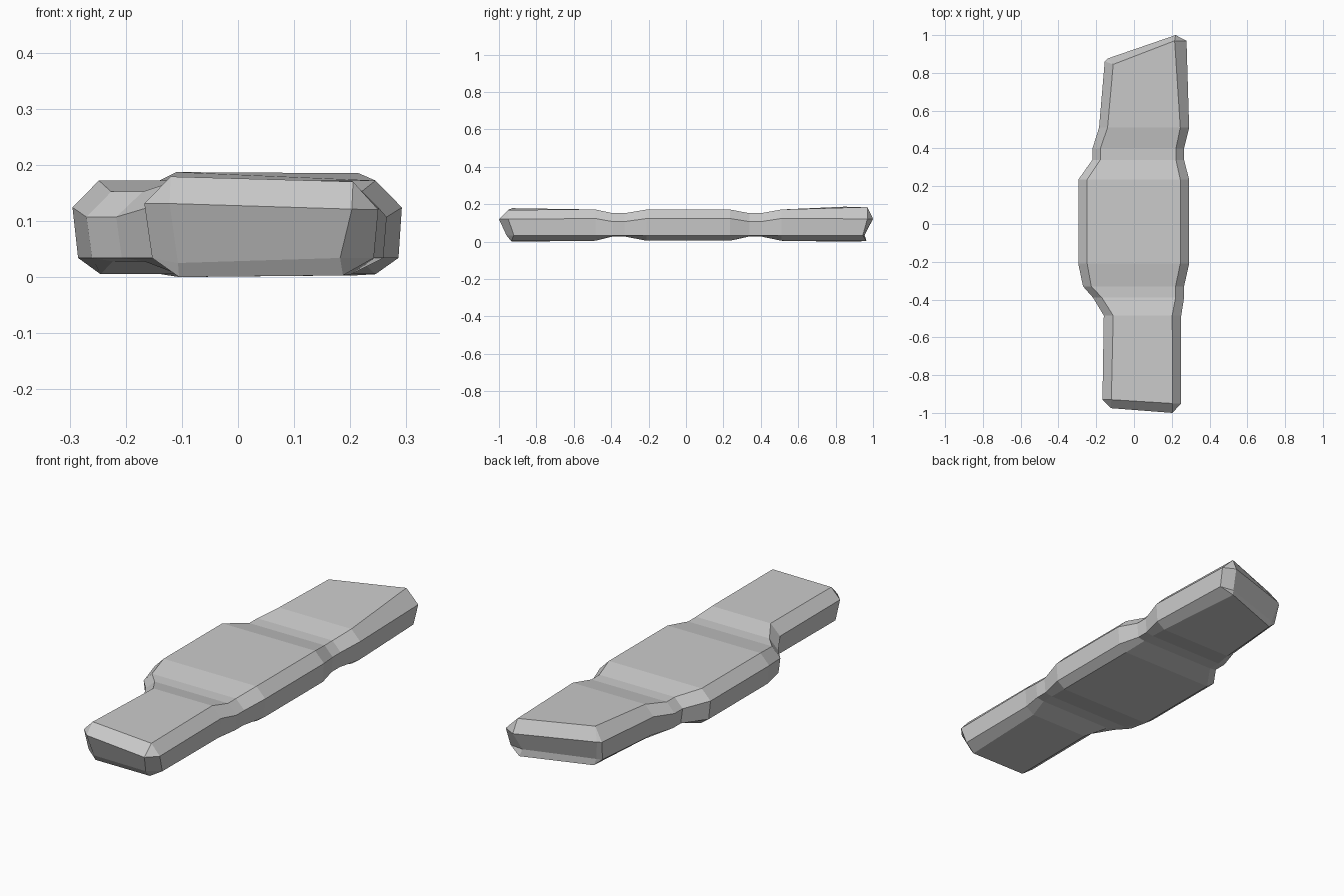
import bpy, bmesh

if "Cube" in bpy.data.objects:
    bpy.data.objects.remove(bpy.data.objects["Cube"])

bm = bmesh.new()


def add(points):
    return [bm.verts.new(p) for p in points]


def section(y, outer_l, inner_l, inner_r, outer_r, top, mid, bottom):
    # bevelled cross-section: left pair, bottom pair, right pair, top pair
    return add([(outer_l, y, mid), (outer_l + .01, y, .037),
                (inner_l + .003, y, bottom), (inner_r, y, bottom),
                (outer_r - .006, y, .037), (outer_r, y, mid),
                (inner_r, y, top), (inner_l, y, top)])


def bridge(a, b):
    for i in range(8):
        j = (i + 1) % 8
        bm.faces.new((a[i], a[j], b[j], b[i]))


def cap(ring, face):
    # face order: upper left, lower left, lower right, upper right
    bm.faces.new(face)
    for k in range(4):
        a, b = face[k], face[(k + 1) % 4]
        bm.faces.new((ring[2 * k], ring[2 * k + 1], b, a))
        bm.faces.new((ring[2 * k + 1], ring[2 * k + 2 - 8 * (k == 3)], b))


FULL = (.175, .127, .008)
NECK = (.155, .11, .031)

# slanted end rings and their small end faces
front = add([(-.167, -.93, .134), (-.153, -.915, .037), (-.105, -.93, .003), (.187, -.935, .006),
             (.242, -.92, .037), (.25, -.95, .123), (.205, -.95, .173), (-.12, -.93, .182)])
front_face = add([(-.122, -.975, .134), (-.107, -.94, .028), (.182, -.96, .037), (.203, -1.0, .124)])
back = add([(-.155, .86, .13), (-.145, .84, .037), (-.105, .85, .003), (.21, .965, .006),
            (.27, .945, .037), (.278, .97, .125), (.215, .97, .188), (-.11, .845, .19)])
back_face = add([(-.14, .876, .133), (-.12, .85, .037), (.2, .955, .038), (.22, 1.0, .125)])

# body with two pinched necks
rings = [front] + [section(*s) for s in (
    (-.485, -.16, -.11, .202, .25, *FULL),
    (-.39, -.217, -.17, .22, .265, *NECK),
    (-.33, -.27, -.226, .22, .265, *NECK),
    (-.21, -.295, -.248, .245, .292, *FULL),
    (.235, -.295, -.248, .245, .292, *FULL),
    (.34, -.22, -.178, .222, .265, *NECK),
    (.40, -.22, -.178, .222, .265, *NECK),
    (.51, -.185, -.14, .245, .292, *FULL),
)] + [back]
for a, b in zip(rings, rings[1:]):
    bridge(a, b)
cap(front, front_face)
cap(back, back_face)

bmesh.ops.recalc_face_normals(bm, faces=bm.faces)
low = min(v.co.z for v in bm.verts)
bmesh.ops.translate(bm, verts=bm.verts, vec=(0, 0, -low))

mesh = bpy.data.meshes.new("plank")
bm.to_mesh(mesh)
bm.free()
bpy.context.collection.objects.link(bpy.data.objects.new("plank", mesh))
